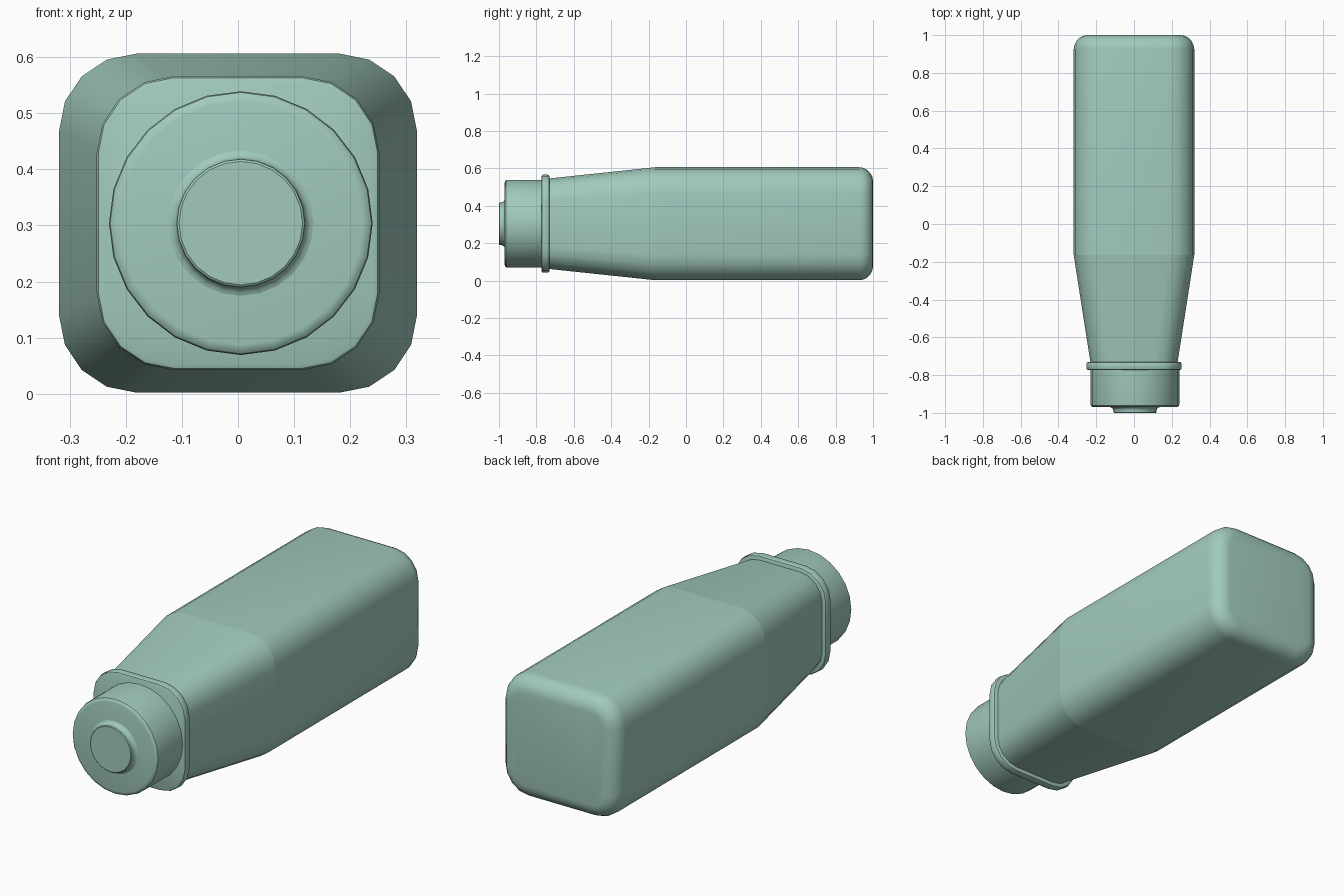
import bpy, bmesh
from math import sin, cos, pi

if "Cube" in bpy.data.objects:
    bpy.data.objects.remove(bpy.data.objects["Cube"])

CZ = 0.304  # height of the long axis


def rounded_rect(y, hw, hh, r, seg=4):
    """Rounded rectangle ring in the XZ plane."""
    pts = []
    for k, (sx, sz) in enumerate([(1, 1), (-1, 1), (-1, -1), (1, -1)]):
        for i in range(seg + 1):
            a = k * pi / 2 + i * pi / 2 / seg
            pts.append((sx * (hw - r) + r * cos(a), y, CZ + sz * (hh - r) + r * sin(a)))
    return pts


def circle(y, r, n=24, cx=0.005):
    return [(cx + r * cos(2 * pi * i / n), y, CZ + r * sin(2 * pi * i / n)) for i in range(n)]


def loft(name, rings, cap_front=True, cap_back=True):
    """Skin a list of equal-length rings, ordered front to back."""
    bm = bmesh.new()
    rows = [[bm.verts.new(p) for p in ring] for ring in rings]
    n = len(rows[0])
    for a, b in zip(rows, rows[1:]):
        for i in range(n):
            j = (i + 1) % n
            bm.faces.new((a[i], a[j], b[j], b[i]))
    if cap_front:
        bm.faces.new(rows[0])
    if cap_back:
        bm.faces.new(rows[-1])
    bmesh.ops.recalc_face_normals(bm, faces=bm.faces)
    # make sure an open shell also faces outward
    bm.faces.ensure_lookup_table()
    f = bm.faces[0]
    c = f.calc_center_median()
    if f.normal.x * c.x + f.normal.z * (c.z - CZ) < -1e-6:
        bmesh.ops.reverse_faces(bm, faces=bm.faces)
    me = bpy.data.meshes.new(name)
    bm.to_mesh(me)
    bm.free()
    ob = bpy.data.objects.new(name, me)
    bpy.context.collection.objects.link(ob)
    bpy.ops.object.select_all(action='DESELECT')
    ob.select_set(True)
    bpy.context.view_layer.objects.active = ob
    bpy.ops.object.shade_smooth_by_angle(angle=0.6)
    mat = bpy.data.materials.get("pale_green") or bpy.data.materials.new("pale_green")
    mat.diffuse_color = (0.36, 0.59, 0.51, 1)
    mat.use_nodes = True
    mat.node_tree.nodes["Principled BSDF"].inputs["Base Color"].default_value = mat.diffuse_color
    me.materials.append(mat)
    return ob


# Main body with a rounded back end
W, H, R, B = 0.319, 0.302, 0.138, 0.075
body = [rounded_rect(-0.165, W, H, R)]
for i in range(6):
    a = i * pi / 10
    d = B * (1 - cos(a))
    body.append(rounded_rect(1 - B + B * sin(a), W - d, H - d, R - d))
loft("body", body, cap_front=False)

# Tapered neck
loft("neck", [rounded_rect(-0.75, 0.228, 0.24, 0.12),
              rounded_rect(-0.165, W, H, R)], cap_back=False)

# Collar with softened edges
collar = [(-0.773, 0.010), (-0.770, 0.003), (-0.763, 0), (-0.740, 0), (-0.733, 0.003), (-0.730, 0.010)]
loft("collar", [rounded_rect(y, 0.252 - d, 0.262 - d, 0.138 - d) for y, d in collar])

# Round cap
cap = [(-0.970, 0.217), (-0.968, 0.226), (-0.962, 0.233), (-0.953, 0.235), (-0.75, 0.235)]
loft("cap", [circle(y, r) for y, r in cap])

# End button flaring into the cap
button = [(-1.0, 0.110), (-0.997, 0.114), (-0.985, 0.115), (-0.977, 0.118),
          (-0.972, 0.124), (-0.969, 0.132)]
loft("button", [circle(y, r) for y, r in button])
